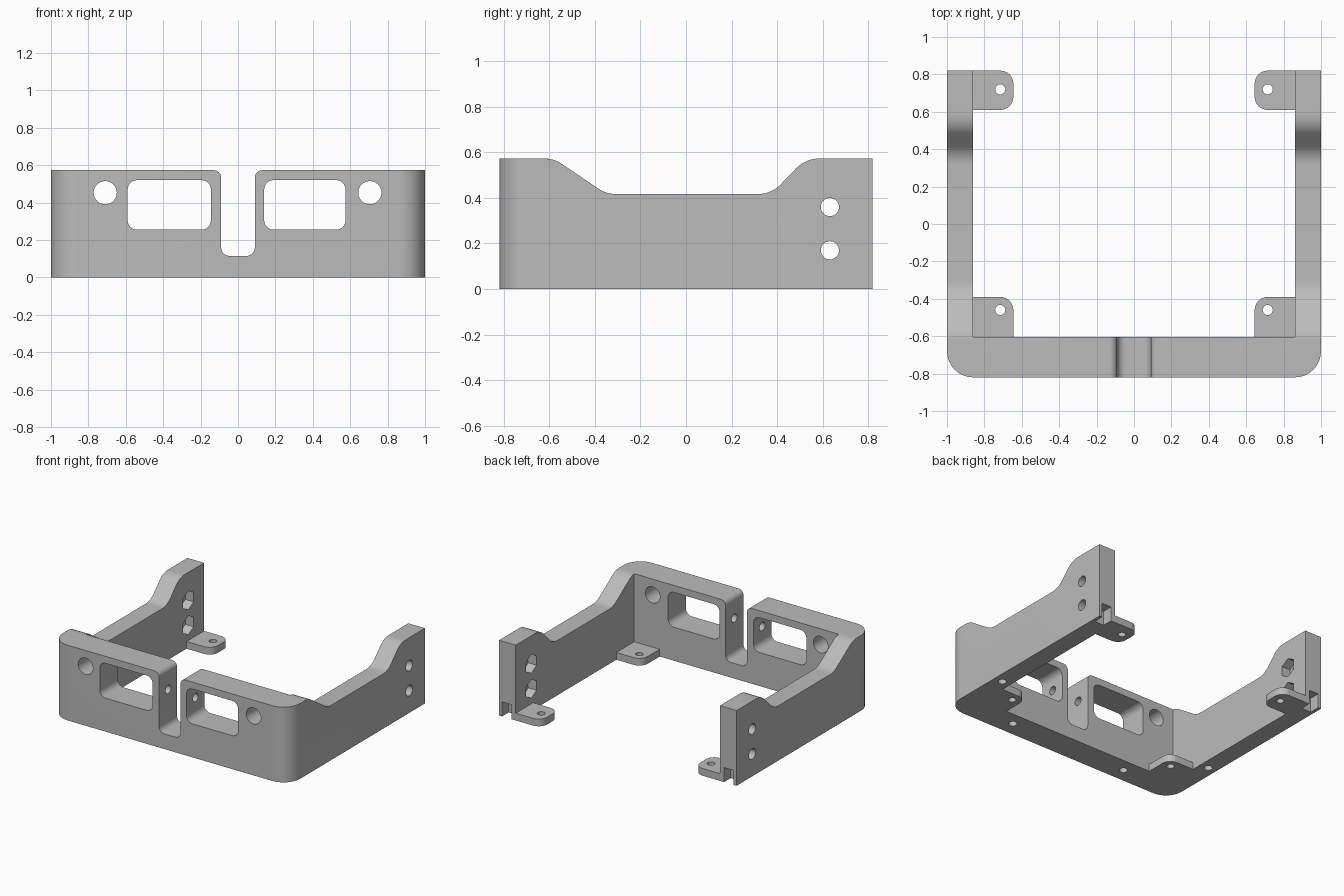
import bpy, bmesh
from math import sin, cos, tan, pi
from mathutils import Vector

cube = bpy.data.objects.get("Cube")
if cube:
    bpy.data.objects.remove(cube, do_unlink=True)

H = 0.573            # full height
X, Y = 1.0, 0.82     # outer half sizes
XI, YI = 0.86, -0.605  # inner faces of the side arms and front wall

grey = bpy.data.materials.new("plain grey")
grey.use_nodes = True
grey.diffuse_color = (0.5, 0.5, 0.5, 1)
grey.node_tree.nodes["Principled BSDF"].inputs["Base Color"].default_value = (0.5, 0.5, 0.5, 1)


def rounded(corners, steps=8):
    """Turn (x, y, radius) corners into an outline with filleted corners."""
    out, n = [], len(corners)
    for i, (x, y, r) in enumerate(corners):
        p = Vector((x, y))
        if r == 0:
            out.append(p)
            continue
        a = (Vector(corners[i - 1][:2]) - p).normalized()
        b = (Vector(corners[(i + 1) % n][:2]) - p).normalized()
        half = a.angle(b) / 2
        centre = p + (a + b).normalized() * (r / sin(half))
        s = p + a * (r / tan(half)) - centre
        e = p + b * (r / tan(half)) - centre
        ang = s.angle(e)
        for k in range(steps + 1):
            t = k / steps
            out.append(centre + (s * sin((1 - t) * ang) + e * sin(t * ang)) / sin(ang))
    return out


def rect(x0, x1, y0, y1, r=0):
    return rounded([(x0, y0, r), (x1, y0, r), (x1, y1, r), (x0, y1, r)])


def ring(cx, cy, r, n=32):
    return [Vector((cx + r * sin(2 * pi * k / n), cy + r * cos(2 * pi * k / n))) for k in range(n)]


def prism(name, outline, axis, lo, hi):
    """Extrude a 2D outline along an axis between lo and hi."""
    place = {"x": lambda p, d: (d, p.x, p.y),
             "y": lambda p, d: (p.x, d, p.y),
             "z": lambda p, d: (p.x, p.y, d)}[axis]
    bm = bmesh.new()
    face = bm.faces.new([bm.verts.new(place(p, lo)) for p in outline])
    res = bmesh.ops.extrude_face_region(bm, geom=[face])
    move = Vector(place(Vector((0, 0)), hi - lo))
    bmesh.ops.translate(bm, verts=[v for v in res["geom"] if isinstance(v, bmesh.types.BMVert)], vec=move)
    bmesh.ops.recalc_face_normals(bm, faces=bm.faces)
    mesh = bpy.data.meshes.new(name)
    bm.to_mesh(mesh)
    bm.free()
    mesh.materials.append(grey)
    ob = bpy.data.objects.new(name, mesh)
    bpy.context.collection.objects.link(ob)
    return ob


def activate(ob):
    bpy.ops.object.select_all(action="DESELECT")
    ob.select_set(True)
    bpy.context.view_layer.objects.active = ob


def cut(target, outline, axis, lo, hi):
    """Subtract a prism from the target."""
    cutter = prism("cutter", outline, axis, min(lo, hi), max(lo, hi))
    cutter.hide_render = True
    mod = target.modifiers.new("cut", "BOOLEAN")
    mod.operation, mod.solver, mod.object = "DIFFERENCE", "EXACT", cutter
    activate(target)
    bpy.ops.object.modifier_apply(modifier=mod.name)
    bpy.data.objects.remove(cutter, do_unlink=True)


# U-shaped frame: front wall with two side arms
frame = prism("frame", rounded([
    (-X, -Y, 0.14), (X, -Y, 0.14), (X, Y, 0), (XI, Y, 0), (XI, YI, 0),
    (-XI, YI, 0), (-XI, Y, 0), (-X, Y, 0)]), "z", 0, H)

# central slot, its upper corners flared by small fillets
cut(frame, rounded([(-0.09, 0.115, 0.045), (0.09, 0.115, 0.045), (0.09, H, 0.04),
                    (0.2, H, 0), (0.2, 0.7, 0), (-0.2, 0.7, 0), (-0.2, H, 0),
                    (-0.09, H, 0.04)]), "y", -1, -0.5)

# windows and round holes in the front wall
for x0, x1 in ((-0.59, -0.145), (0.14, 0.575)):
    cut(frame, rect(x0, x1, 0.255, 0.52, 0.05), "y", -1, -0.5)
for x in (-0.71, 0.705):
    cut(frame, ring(x, 0.453, 0.062), "y", -1, -0.5)

dip = rounded([(-0.58, H, 0.14), (-0.35, 0.417, 0.14), (0.375, 0.417, 0.14),
               (0.525, H, 0.14), (0.7, H, 0), (0.7, 0.8, 0), (-0.7, 0.8, 0), (-0.7, H, 0)])

for s in (-1, 1):
    # lowered middle of each arm
    cut(frame, dip, "x", s * 0.85, s * 1.1)
    # screw holes through the arms with hexagonal nut pockets inside
    for z in (0.17, 0.36):
        cut(frame, ring(0.632, z, 0.04), "x", s * 0.8, s * 1.1)
        cut(frame, ring(0.632, z, 0.072, 6), "x", s * 0.8, s * 0.93)
    # small hole between slot and window
    cut(frame, ring(-0.71, 0.4, 0.032), "x", s * 0.05, s * 0.2)
    # notch at the foot of each arm
    cut(frame, rect(s * 0.895, s * 0.975, 0.74, 0.9), "z", -0.1, 0.11)
    # blind holes underneath
    for x, y in ((0.5, -0.71), (0.93, -0.31)):
        cut(frame, ring(s * x, y, 0.03), "z", -0.1, 0.15)

parts = [frame]

# mounting tabs, one front and one back on each side
for s, side in ((-1, "right"), (1, "left")):
    a, b = s * XI, s * 0.645
    front = prism("front_tab_" + side, rounded([
        (a, YI, 0), (b, YI, 0), (b, -0.39, 0.07), (a, -0.39, 0)]), "z", 0, 0.055)
    back = prism("back_tab_" + side, rounded([
        (a, 0.61, 0), (b, 0.61, 0.07), (b, Y, 0.07), (a, Y, 0)]), "z", 0, 0.055)
    for tab, y in ((front, -0.46), (back, 0.72)):
        cut(tab, ring(s * 0.715, y, 0.027), "z", -0.1, 0.2)
        parts.append(tab)

for ob in parts:
    activate(ob)
    bpy.ops.object.shade_smooth_by_angle()
